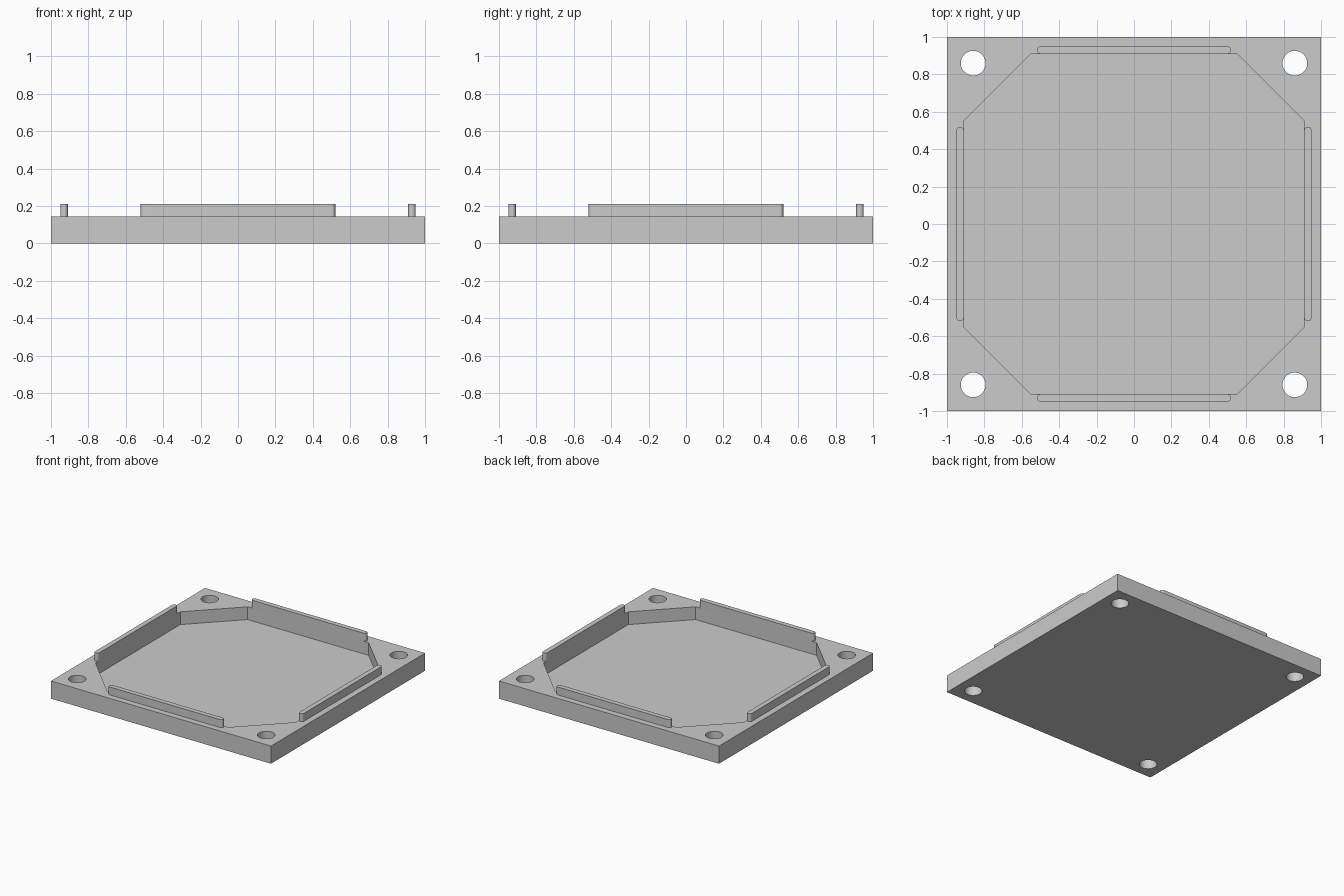
import bpy
import bmesh
import math

cube = bpy.data.objects.get("Cube")
if cube:
    bpy.data.objects.remove(cube, do_unlink=True)

PLATE_TOP = 0.145
FLOOR = 0.04
RIB_TOP = 0.21
HOLE_POS, HOLE_RADIUS = 0.86, 0.066
POCKET, POCKET_CUT = 0.91, 0.55
RIB_RADIUS, RIB_HALF = 0.02, 0.52

grey = bpy.data.materials.new("plain grey")
grey.use_nodes = True
colour = (0.6, 0.6, 0.6, 1)
grey.diffuse_color = colour
grey.node_tree.nodes["Principled BSDF"].inputs["Base Color"].default_value = colour


def prism(name, outline, bottom, top):
    """Extrude a closed outline between two heights."""
    bm = bmesh.new()
    face = bm.faces.new([bm.verts.new((x, y, bottom)) for x, y in outline])
    grown = bmesh.ops.extrude_face_region(bm, geom=[face])["geom"]
    verts = [v for v in grown if isinstance(v, bmesh.types.BMVert)]
    bmesh.ops.translate(bm, verts=verts, vec=(0, 0, top - bottom))
    bmesh.ops.recalc_face_normals(bm, faces=bm.faces)
    mesh = bpy.data.meshes.new(name)
    bm.to_mesh(mesh)
    bm.free()
    mesh.materials.append(grey)
    obj = bpy.data.objects.new(name, mesh)
    bpy.context.collection.objects.link(obj)
    return obj


def arc(cx, cy, radius, start, end, steps):
    """Points along an arc, angles in degrees."""
    angles = [math.radians(start + (end - start) * i / steps) for i in range(steps + 1)]
    return [(cx + radius * math.cos(a), cy + radius * math.sin(a)) for a in angles]


def select_only(obj):
    bpy.ops.object.select_all(action="DESELECT")
    obj.select_set(True)
    bpy.context.view_layer.objects.active = obj


def cut(target, cutter):
    """Subtract the cutter and remove it."""
    cutter.hide_render = True
    mod = target.modifiers.new("cut", "BOOLEAN")
    mod.operation = "DIFFERENCE"
    mod.solver = "EXACT"
    mod.object = cutter
    select_only(target)
    bpy.ops.object.modifier_apply(modifier=mod.name)
    bpy.data.objects.remove(cutter, do_unlink=True)


def smooth(obj):
    select_only(obj)
    bpy.ops.object.shade_smooth_by_angle(angle=math.radians(30))


# Square base plate
plate = prism("base_plate", [(-1, -1), (1, -1), (1, 1), (-1, 1)], 0, PLATE_TOP)

# Eight-sided pocket in the top
octagon = []
for turn in range(4):
    c, s = round(math.cos(turn * math.pi / 2)), round(math.sin(turn * math.pi / 2))
    for x, y in ((POCKET, -POCKET_CUT), (POCKET, POCKET_CUT)):
        octagon.append((c * x - s * y, s * x + c * y))
cut(plate, prism("pocket_cutter", octagon, FLOOR, PLATE_TOP + 0.1))

# Corner screw holes
for sx in (-1, 1):
    for sy in (-1, 1):
        ring = arc(sx * HOLE_POS, sy * HOLE_POS, HOLE_RADIUS, 0, 360, 48)[:-1]
        cut(plate, prism("hole_cutter", ring, -0.1, PLATE_TOP + 0.1))
smooth(plate)

# Round-ended locating ribs flush with the four long pocket walls
end = RIB_HALF - RIB_RADIUS
slot = arc(end, 0, RIB_RADIUS, -90, 90, 12) + arc(-end, 0, RIB_RADIUS, 90, 270, 12)
offset = POCKET + RIB_RADIUS
ribs = {
    "front_rib": (0, -offset, 0),
    "back_rib": (0, offset, 0),
    "left_rib": (offset, 0, math.pi / 2),
    "right_rib": (-offset, 0, math.pi / 2),
}
for name, (x, y, angle) in ribs.items():
    rib = prism(name, slot, PLATE_TOP, RIB_TOP)
    rib.location = (x, y, 0)
    rib.rotation_euler.z = angle
    smooth(rib)
